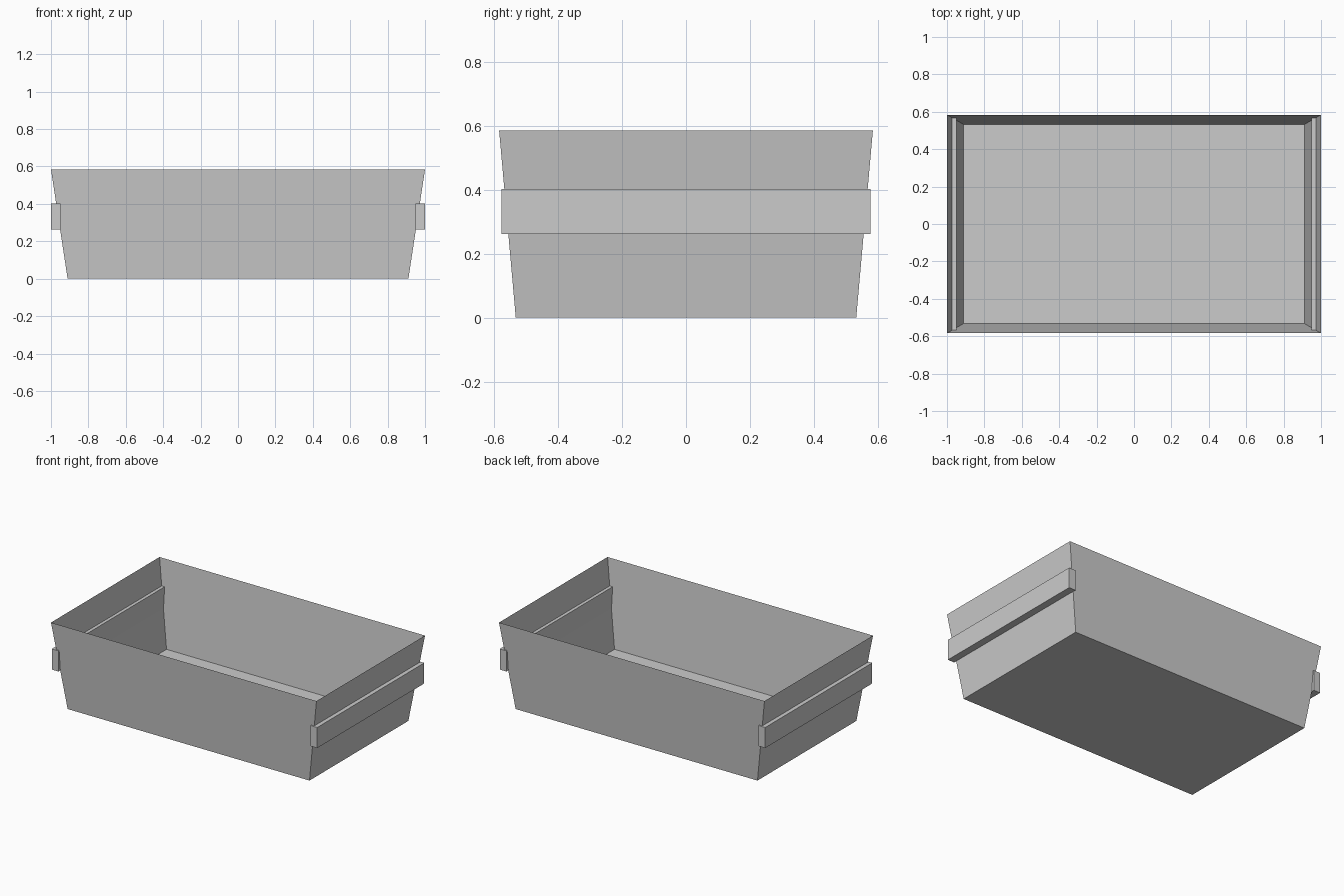
import bpy
import bmesh

default = bpy.data.objects.get("Cube")
if default:
    bpy.data.objects.remove(default, do_unlink=True)

GREY = (0.6, 0.6, 0.6, 1.0)
grey = bpy.data.materials.new("plain grey")
grey.use_nodes = True
grey.diffuse_color = GREY
grey.node_tree.nodes["Principled BSDF"].inputs["Base Color"].default_value = GREY


def make_object(name, bm):
    bmesh.ops.recalc_face_normals(bm, faces=bm.faces)
    mesh = bpy.data.meshes.new(name)
    bm.to_mesh(mesh)
    bm.free()
    mesh.materials.append(grey)
    obj = bpy.data.objects.new(name, mesh)
    bpy.context.collection.objects.link(obj)
    return obj


# Open tray: a thin-walled box flaring towards the rim
HEIGHT = 0.585
bm = bmesh.new()
bmesh.ops.create_cube(bm, size=2)
for v in bm.verts:
    top = v.co.z > 0
    v.co.x *= 1.0 if top else 0.911
    v.co.y *= 0.584 if top else 0.532
    v.co.z = HEIGHT if top else 0.0
bmesh.ops.recalc_face_normals(bm, faces=bm.faces)
lid = [f for f in bm.faces if f.normal.z > 0.9]
bmesh.ops.delete(bm, geom=lid, context="FACES_ONLY")
make_object("tray", bm)

# Straight grip bars passing through both end walls
for name, side in (("left_grip", 1), ("right_grip", -1)):
    bm = bmesh.new()
    bmesh.ops.create_cube(bm, size=1)
    for v in bm.verts:
        v.co.x = v.co.x * 0.05 + side * 0.975
        v.co.y *= 1.152
        v.co.z = v.co.z * 0.14 + 0.332
    make_object(name, bm)
